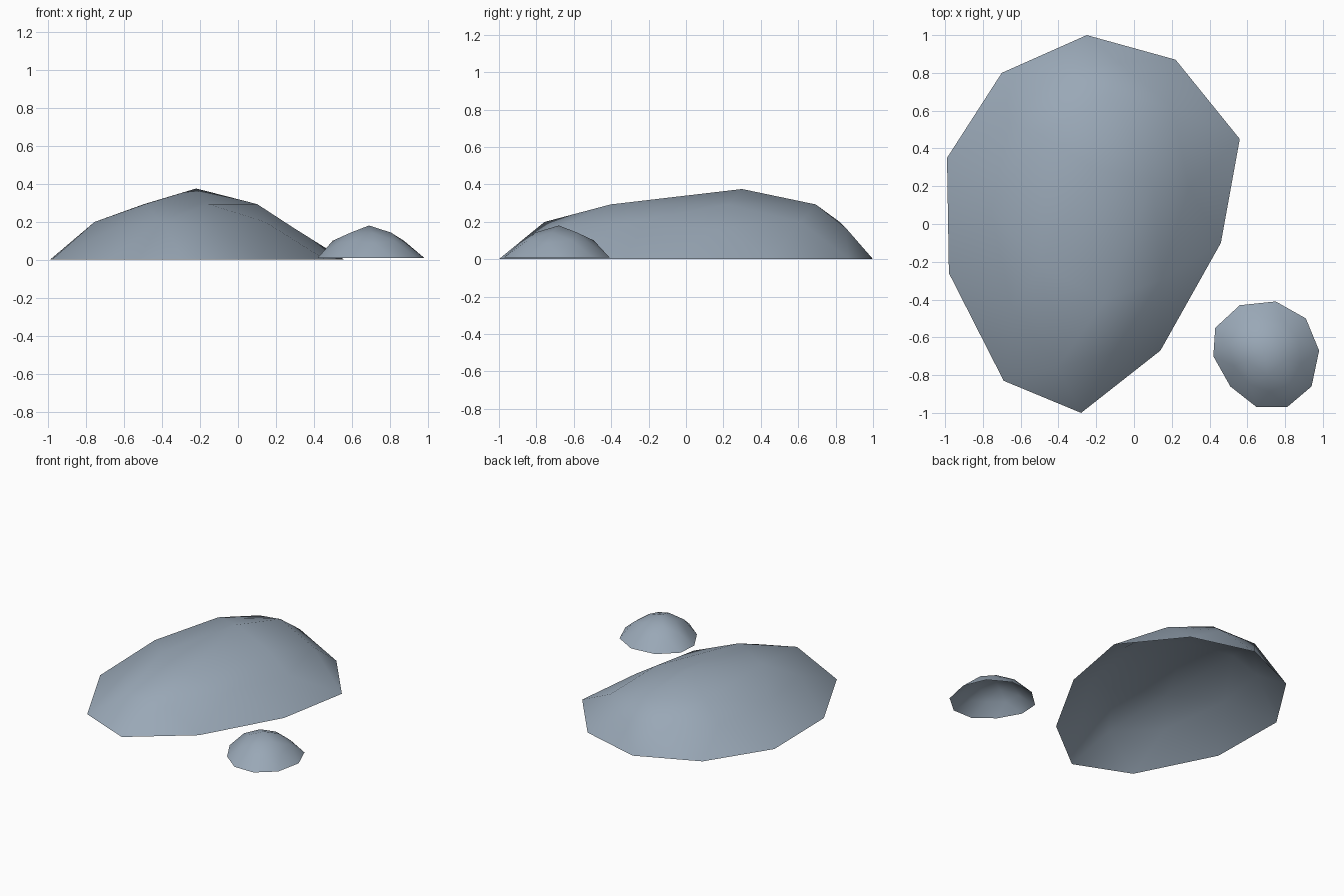
import bpy
import bmesh
from mathutils import Vector

cube = bpy.data.objects.get("Cube")
if cube:
    bpy.data.objects.remove(cube, do_unlink=True)

STONE = (0.32, 0.39, 0.47, 1.0)
stone = bpy.data.materials.new("blue_grey_stone")
stone.use_nodes = True
stone.diffuse_color = STONE
shader = next(n for n in stone.node_tree.nodes if n.type == "BSDF_PRINCIPLED")
shader.inputs["Base Color"].default_value = STONE
shader.inputs["Roughness"].default_value = 0.8


def make_rock(name, outline, apex, floor, lower_spread, upper_spread):
    """Open half icosphere fitted to an outline of ten points and an apex."""
    bm = bmesh.new()
    top = Vector(apex)
    rise = top.z - floor
    count = len(outline)

    def towards_top(point, spread, height):
        x = top.x + (point.x - top.x) * spread[0]
        y = top.y + (point.y - top.y) * spread[1]
        return bm.verts.new((x, y, floor + rise * height))

    # Rim on the ground, then a zigzag ring and a five-point crown
    rim = [bm.verts.new((x, y, floor)) for x, y in outline]
    middles = [(rim[i].co + rim[(i + 1) % count].co) / 2 for i in range(count)]
    ring = [towards_top(m, lower_spread, 0.45 if i % 2 else 0.53)
            for i, m in enumerate(middles)]
    crown = {i: towards_top(middles[i], upper_spread, 0.78)
             for i in range(1, count, 2)}
    peak = bm.verts.new(top)

    for i in range(count):
        after = (i + 1) % count
        bm.faces.new((rim[i], rim[after], ring[i]))
        bm.faces.new((ring[i - 1], rim[i], ring[i]))
        if i % 2:
            following = crown[(i + 2) % count]
            bm.faces.new((ring[i - 1], ring[i], crown[i]))
            bm.faces.new((ring[i], ring[after], crown[i]))
            bm.faces.new((crown[i], ring[after], following))
            bm.faces.new((crown[i], following, peak))

    for face in bm.faces:
        face.smooth = True
    mesh = bpy.data.meshes.new(name)
    bm.to_mesh(mesh)
    bm.free()
    mesh.materials.append(stone)
    rock = bpy.data.objects.new(name, mesh)
    bpy.context.collection.objects.link(rock)
    return rock


# Large low boulder
make_rock(
    "large_rock",
    [(0.56, 0.45), (0.22, 0.87), (-0.25, 1.0), (-0.7, 0.8), (-0.99, 0.35),
     (-0.98, -0.26), (-0.69, -0.83), (-0.28, -1.0), (0.14, -0.67), (0.46, -0.1)],
    apex=(-0.22, 0.3, 0.375), floor=0.0,
    lower_spread=(0.7, 0.87), upper_spread=(0.44, 0.62))

# Small stone beside it
make_rock(
    "small_rock",
    [(0.98, -0.67), (0.91, -0.5), (0.75, -0.41), (0.56, -0.43), (0.43, -0.55),
     (0.42, -0.7), (0.51, -0.86), (0.65, -0.97), (0.81, -0.97), (0.94, -0.86)],
    apex=(0.69, -0.68, 0.18), floor=0.01,
    lower_spread=(0.72, 0.72), upper_spread=(0.43, 0.43))
